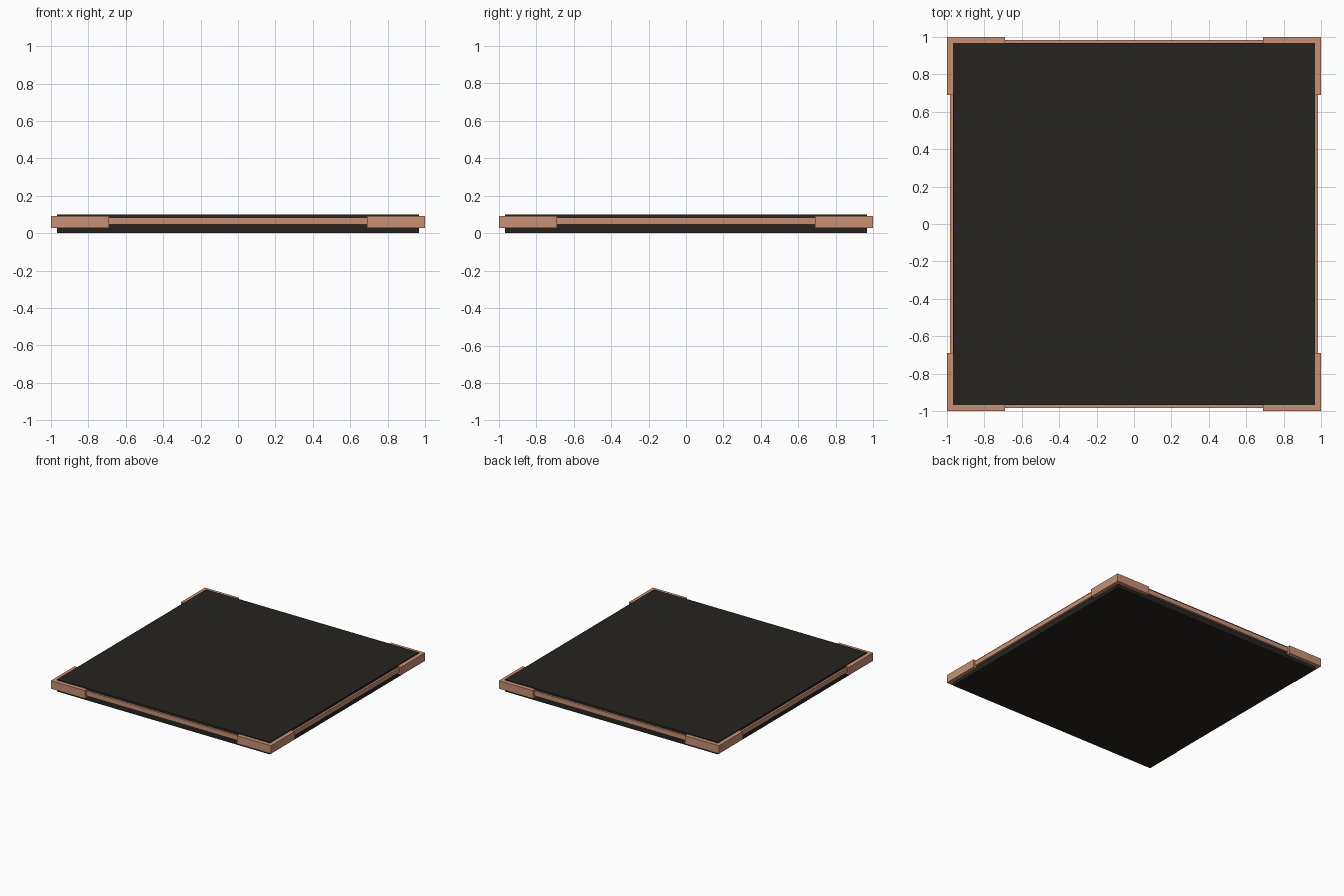
import bpy, bmesh
from mathutils import Matrix
from math import pi

if "Cube" in bpy.data.objects:
    bpy.data.objects.remove(bpy.data.objects["Cube"])


def material(name, color):
    m = bpy.data.materials.new(name)
    m.diffuse_color = color
    m.use_nodes = True
    m.node_tree.nodes["Principled BSDF"].inputs["Base Color"].default_value = m.diffuse_color
    return m


DARK = material("dark_panel", (0.018, 0.017, 0.014, 1))
COPPER = material("copper", (0.58, 0.28, 0.17, 1))


def prism(name, outline, z0, z1, mat, turn=0):
    """Extrude a flat outline from z0 to z1, turned about z."""
    bm = bmesh.new()
    face = bm.faces.new([bm.verts.new((x, y, z0)) for x, y in outline])
    top = bmesh.ops.extrude_face_region(bm, geom=[face])["geom"]
    verts = [v for v in top if isinstance(v, bmesh.types.BMVert)]
    bmesh.ops.translate(bm, verts=verts, vec=(0, 0, z1 - z0))
    bm.transform(Matrix.Rotation(turn, 4, 'Z'))
    bmesh.ops.recalc_face_normals(bm, faces=bm.faces)
    me = bpy.data.meshes.new(name)
    bm.to_mesh(me)
    bm.free()
    me.materials.append(mat)
    ob = bpy.data.objects.new(name, me)
    bpy.context.collection.objects.link(ob)
    return ob


S = 0.967     # slab half width
R = 0.983     # rail outer face
A = 0.69      # inner end of corner bracket arms

# Dark square slab
prism("slab", [(-S, -S), (S, -S), (S, S), (-S, S)], 0, 0.1, DARK)

# Edge rails and L-shaped corner brackets, one of each per side
for i, side in enumerate(("front", "right", "back", "left")):
    prism(side + "_rail", [(-A, -R), (A, -R), (A, -S), (-A, -S)],
          0.045, 0.083, COPPER, i * pi / 2)
    prism(side + "_corner_bracket",
          [(A, -1), (1, -1), (1, -A), (S, -A), (S, -S), (A, -S)],
          0.027, 0.093, COPPER, i * pi / 2)
